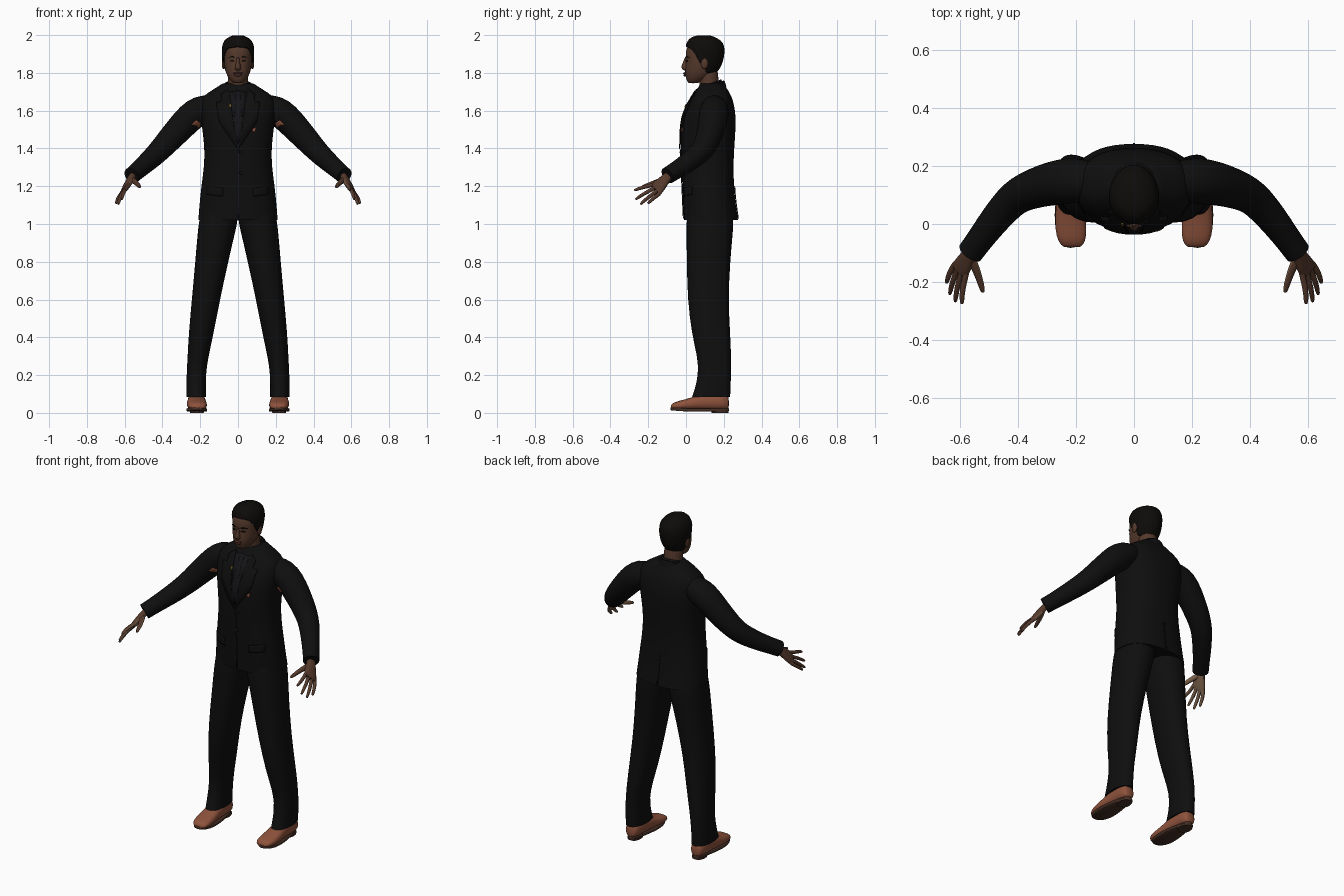
import bpy, bmesh
from math import sin, cos, pi, copysign
from mathutils import Vector
from mathutils.bvhtree import BVHTree

cube = bpy.data.objects.get("Cube")
if cube:
    bpy.data.objects.remove(cube)


def material(name, *rgb):
    m = bpy.data.materials.new(name)
    m.use_nodes = True
    m.diffuse_color = (*rgb, 1)
    b = next(n for n in m.node_tree.nodes if n.type == 'BSDF_PRINCIPLED')
    b.inputs["Base Color"].default_value = (*rgb, 1)
    b.inputs["Roughness"].default_value = 0.8
    return m


SUIT = material("suit black", .0045, .0045, .0045)
TIE = material("tie black", .007, .007, .009)
HAIR = material("hair black", .004, .0035, .003)
SKIN = material("skin brown", .09, .04, .024)
PALM = material("palm tan", .2, .12, .07)
LIPS = material("lip brown", .075, .025, .018)
SHOE = material("shoe leather", .27, .085, .045)
SOLE = material("sole brown", .06, .028, .018)
GOLD = material("pin gold", .25, .15, .02)
parts = []


def add(name, bm, mats, mirror=False, subsurf=1):
    bmesh.ops.recalc_face_normals(bm, faces=bm.faces)
    me = bpy.data.meshes.new(name)
    bm.to_mesh(me)
    bm.free()
    ob = bpy.data.objects.new(name, me)
    bpy.context.collection.objects.link(ob)
    for m in mats:
        me.materials.append(m)
    if mirror:
        ob.modifiers.new("mirror", 'MIRROR').use_mirror_merge = False
    if subsurf:
        s = ob.modifiers.new("smooth", 'SUBSURF')
        s.levels = s.render_levels = subsurf
    parts.append(ob)
    return ob


def ring(c, u, v, n=16, p=2.0):
    """Superellipse around c with half axes u and v."""
    out = []
    for i in range(n):
        a = 2 * pi * i / n
        x, y = (copysign(abs(w) ** (2 / p), w) for w in (cos(a), sin(a)))
        out.append(Vector(c) + Vector(u) * x + Vector(v) * y)
    return out


def loft(name, rings, mat, mirror=False, caps=True, sharp=False, rule=None, extra=()):
    bm = bmesh.new()
    crease = bm.edges.layers.float.new("crease_edge")
    vs = [[bm.verts.new(p) for p in r] for r in rings]
    n = len(rings[0])
    for a, b in zip(vs, vs[1:]):
        for i in range(n):
            j = (i + 1) % n
            bm.faces.new((a[i], a[j], b[j], b[i]))
    if caps:
        for f in (bm.faces.new(vs[0]), bm.faces.new(vs[-1])):
            for e in f.edges:
                e[crease] = 1.0 if sharp else 0.3
    bmesh.ops.recalc_face_normals(bm, faces=bm.faces)
    if rule:
        for f in bm.faces:
            f.material_index = rule(f)
    return add(name, bm, (mat, *extra), mirror)


def box_rings(rows, p=2.0, n=16):
    """Level rings from rows of z, x0, x1, y0, y1."""
    return [ring(((a + b) / 2, (c + d) / 2, z), ((b - a) / 2, 0, 0), (0, (d - c) / 2, 0), n, p)
            for z, a, b, c, d in rows]


def even(rows):
    return [(z, -w, w, c, d) for z, w, c, d in rows]


def tube(name, pts, mat, n=12, **kw):
    """Round tube through points of x, y, z, radius."""
    rings = []
    for i, p in enumerate(pts):
        a, b = pts[max(i - 1, 0)], pts[min(i + 1, len(pts) - 1)]
        t = (Vector(b[:3]) - Vector(a[:3])).normalized()
        u = t.cross(Vector((1, 0, 0))).normalized()
        rings.append(ring(p[:3], u * p[3], t.cross(u) * p[3], n))
    return loft(name, rings, mat, mirror=True, **kw)


def blob(name, loc, size, mat, mirror=False):
    bm = bmesh.new()
    bmesh.ops.create_uvsphere(bm, u_segments=12, v_segments=8, radius=1)
    for v in bm.verts:
        v.co = Vector(a * b + c for a, b, c in zip(v.co, size, loc))
    return add(name, bm, (mat,), mirror, 0)


def patch(name, outline, targets, mat, side=-1, lift=.003, mirror=False):
    """Thin plate of an x, z outline laid on the front (or back) of the targets."""
    bpy.context.view_layer.update()
    dg = bpy.context.evaluated_depsgraph_get()
    trees = [BVHTree.FromObject(t, dg) for t in targets]
    bm = bmesh.new()
    bm.faces.new([bm.verts.new((x, side, z)) for x, z in outline])
    bmesh.ops.triangulate(bm, faces=bm.faces)
    bmesh.ops.subdivide_edges(bm, edges=bm.edges, cuts=3, use_grid_fill=True)
    for v in list(bm.verts):
        hits = [h[0].y for h in (t.ray_cast(v.co, Vector((0, -side, 0))) for t in trees) if h[0]]
        if hits:
            v.co.y = (min(hits) if side < 0 else max(hits)) + side * lift
        else:
            bm.verts.remove(v)
    ob = add(name, bm, (mat,), mirror, 0)
    s = ob.modifiers.new("thickness", 'SOLIDIFY')
    s.thickness, s.offset = .005, 0
    return ob


# Jacket and trousers
jacket = loft("jacket", box_rings(even([
    (1.02, .212, -.012, .277), (1.1, .206, -.016, .264), (1.2, .196, -.02, .255),
    (1.3, .181, -.025, .252), (1.4, .178, -.03, .256), (1.5, .19, -.03, .264),
    (1.58, .202, -.018, .264), (1.64, .204, .01, .254), (1.68, .185, .035, .24),
    (1.71, .135, .055, .222), (1.745, .08, .078, .2)]), 2.35, 24), SUIT, sharp=True)
loft("trouser_legs", box_rings([
    (.085, .168, .275, .03, .236), (.14, .17, .275, .05, .238), (.22, .168, .272, .064, .241),
    (.3, .155, .268, .058, .241), (.42, .128, .262, .028, .236), (.6, .094, .246, .006, .226),
    (.8, .05, .228, .002, .236), (.95, .015, .216, 0, .25), (1.02, -.002, .208, 0, .256),
    (1.1, -.002, .19, .01, .24)], 2.25), SUIT, mirror=True, sharp=True)

# Sleeves with cuffs
sleeves = tube("sleeves", [
    (.14, .15, 1.62, .066), (.2, .15, 1.605, .081), (.255, .145, 1.565, .08),
    (.31, .133, 1.505, .074), (.365, .115, 1.445, .068), (.41, .092, 1.395, .062),
    (.45, .05, 1.355, .057), (.5, -.012, 1.31, .051), (.535, -.06, 1.28, .047),
    (.563, -.098, 1.256, .046)], SUIT, n=16, sharp=True)

# Hands: palm, four fingers, thumb
index, pinky = Vector((.578, -.185, 1.207)), Vector((.622, -.137, 1.155))
wrist = Vector((.557, -.088, 1.258))
across = (pinky - index).normalized()
knuckles = (index + pinky) / 2
back = (knuckles - wrist).cross(across).normalized()
inner = lambda f: int(f.normal.dot(back) < -.3)
skin_rule = dict(rule=inner, extra=(PALM,))
loft("palms", [ring(wrist.lerp(knuckles, t), across * w, back * h, 12, 2.4) for t, w, h in
               ((0, .026, .02), (.35, .031, .02), (.7, .042, .018), (1.05, .044, .014))],
     SKIN, mirror=True, **skin_rule)
tips = [(.592, -.275, 1.178), (.615, -.268, 1.13), (.634, -.242, 1.104), (.645, -.203, 1.108)]
for i, (name, tip) in enumerate(zip(("index", "middle", "ring", "little"), tips)):
    base, tip = index.lerp(pinky, .06 + .29 * i), Vector(tip)
    mid = base.lerp(tip, .5) + back * .006
    tube(name + "_fingers", [(*base.lerp(wrist, .2), .011), (*base, .0115), (*mid, .0105),
                             (*mid.lerp(tip, .8), .009), (*tip, .005)], SKIN, 8, **skin_rule)
tube("thumbs", [(.563, -.112, 1.238, .017), (.546, -.15, 1.224, .016), (.533, -.185, 1.212, .013),
                (.523, -.22, 1.2, .011), (.519, -.236, 1.195, .006)], SKIN, 8, **skin_rule)

# Shoes: leather upper over a welted sole with a heel block
loft("shoe_uppers", [ring((x, y, (a + b) / 2), (w, 0, 0), (0, 0, (b - a) / 2), 16, 2.4)
                     for y, a, b, x, w in (
    (-.08, .022, .042, .213, .03), (-.062, .016, .058, .214, .048), (-.02, .014, .068, .217, .055),
    (.03, .014, .082, .219, .053), (.075, .014, .102, .219, .049), (.13, .014, .108, .22, .046),
    (.185, .014, .108, .22, .046), (.215, .016, .1, .22, .038), (.227, .022, .08, .22, .025))],
     SHOE, mirror=True)


def outline(z, grow=0, start=-.084):
    out = []
    for i in range(24):
        a = 2 * pi * i / 24
        y = (start + .23) / 2 + ((.23 - start) / 2 + grow) * cos(a)
        w = .05 + .01 * cos(pi * (y + .03) / .25)
        x = .218 + (w + grow) * copysign(abs(sin(a)) ** .7, sin(a))
        out.append(Vector((x, y, z + max(0, -.02 - y) * .1)))
    return out


loft("shoe_soles", [outline(.008, -.003), outline(.01), outline(.022), outline(.024, -.003)],
     SOLE, mirror=True, sharp=True)
loft("shoe_heels", [outline(0, -.005, .13), outline(.012, -.003, .13)], SOLE, mirror=True, sharp=True)

# Head and neck
skull = [(1.745, .022, .015, .06), (1.758, .04, .004, .1), (1.785, .058, -.004, .14),
         (1.81, .067, -.006, .165), (1.84, .073, -.003, .178), (1.87, .076, 0, .185),
         (1.9, .077, -.003, .19), (1.93, .075, .002, .19), (1.96, .065, .02, .178),
         (1.98, .046, .045, .15), (1.988, .02, .075, .12)]
head = loft("head", box_rings(even(skull), 2.15, 24), SKIN)
loft("neck", box_rings(even([(1.69, .064, .07, .18), (1.73, .056, .072, .178),
                             (1.77, .054, .066, .172), (1.82, .055, .06, .17)])), SKIN)
loft("nose", box_rings(even([(1.882, .008, -.008, .02), (1.86, .009, -.014, .02),
                             (1.835, .015, -.027, .02), (1.822, .019, -.024, .02),
                             (1.813, .012, -.012, .02)]), n=12), SKIN)
blob("ears", (.077, .098, 1.852), (.009, .02, .032), SKIN, True)
blob("upper_lip", (0, -.005, 1.798), (.026, .01, .006), LIPS)
blob("lower_lip", (0, -.004, 1.788), (.022, .01, .007), LIPS)
patch("eyebrows", [(.014, 1.882), (.03, 1.889), (.052, 1.882), (.03, 1.882)], [head], HAIR, mirror=True)
patch("eyes", [(.018, 1.863), (.03, 1.869), (.044, 1.863), (.03, 1.859)], [head], HAIR, mirror=True)


# Hair: a shell over the skull that ends at the hairline
def lerp_rows(rows, t):
    for a, b in zip(rows, rows[1:]):
        if t <= b[0]:
            k = (t - a[0]) / (b[0] - a[0])
            return [p + (q - p) * k for p, q in zip(a, b)]
    return rows[-1]


hairline = [(0, 1.938), (.75, 1.93), (1.15, 1.895), (1.35, 1.85), (1.6, 1.85),
            (1.95, 1.8), (3.15, 1.785)]


def hair_point(a, k, lift):
    low = lerp_rows(hairline, abs(a))[1]
    z, w, y0, y1 = lerp_rows(skull, low + (1.988 - low) * k)
    lift += .0025 * sin(9 * a + 11 * k) * (lift > 0) * (1 - k)
    y = (y0 + y1) / 2 - ((y1 - y0) / 2 + lift) * cos(a)
    return Vector(((w + lift * .7) * sin(a), y, z + lift * .9 * k))


angles = [-pi + 2 * pi * i / 48 for i in range(48)]
loft("hair", [[hair_point(a, k, d) for a in angles] for k, d in (
    (0, -.006), (0, .007), (.15, .011), (.3, .013), (.45, .014), (.6, .015),
    (.75, .015), (.88, .014), (1, .012))], HAIR)

# Collars, tilted down toward the throat
for name, w, low, high, mat in (("jacket_collar", .083, 1.705, 1.742, SUIT),
                                ("shirt_collar", .067, 1.7, 1.748, TIE)):
    loft(name, [ring((0, .132, z), (r, 0, 0), (0, r * .92, .02), 20) for z, r in
                ((low, w + .008), (high, w - .004), (high, w - .01), (low, w - .014))],
         mat, caps=False)

# Shirt front, tie, lapels and small trims
front = [jacket]
patch("shirt_front", [(-.05, 1.7), (.05, 1.7), (0, 1.42)], front, TIE, lift=.001)
patch("tie", [(-.014, 1.705), (.014, 1.705), (.01, 1.67), (.024, 1.47), (0, 1.43),
              (-.024, 1.47), (-.01, 1.67)], front, TIE, lift=.005)
patch("lapels", [(.05, 1.715), (.09, 1.685), (.085, 1.65), (.115, 1.645), (.1, 1.54),
                 (.005, 1.4), (.03, 1.56)], front, SUIT, lift=.006, mirror=True)
patch("pocket_flaps", [(.08, 1.19), (.165, 1.2), (.165, 1.155), (.08, 1.145)], front, SUIT, mirror=True)
patch("front_closure", [(.0, 1.4), (.006, 1.4), (.006, 1.03), (.0, 1.03)], front, TIE)
patch("back_vent", [(-.004, 1.2), (.004, 1.2), (.004, 1.03), (-.004, 1.03)], front, TIE, side=1)
patch("pocket_square", [(.074, 1.5), (.094, 1.512), (.09, 1.49), (.08, 1.488)], front, SHOE, lift=.005)
patch("lapel_pin", [(-.044, 1.635), (-.036, 1.635), (-.036, 1.618), (-.044, 1.618)], front, GOLD, lift=.01)
patch("underarm_gaps", [(.198, 1.535), (.222, 1.55), (.246, 1.525), (.222, 1.522), (.206, 1.505)],
      [jacket, sleeves], SHOE, mirror=True)
for z in (1.38, 1.27):
    blob("jacket_button", (.014, -.028, z), (.008, .006, .008), TIE)

# Smooth shading with sharp hems
bpy.ops.object.select_all(action='DESELECT')
for ob in parts:
    ob.select_set(True)
bpy.context.view_layer.objects.active = parts[0]
bpy.ops.object.shade_smooth_by_angle(angle=1.0)
